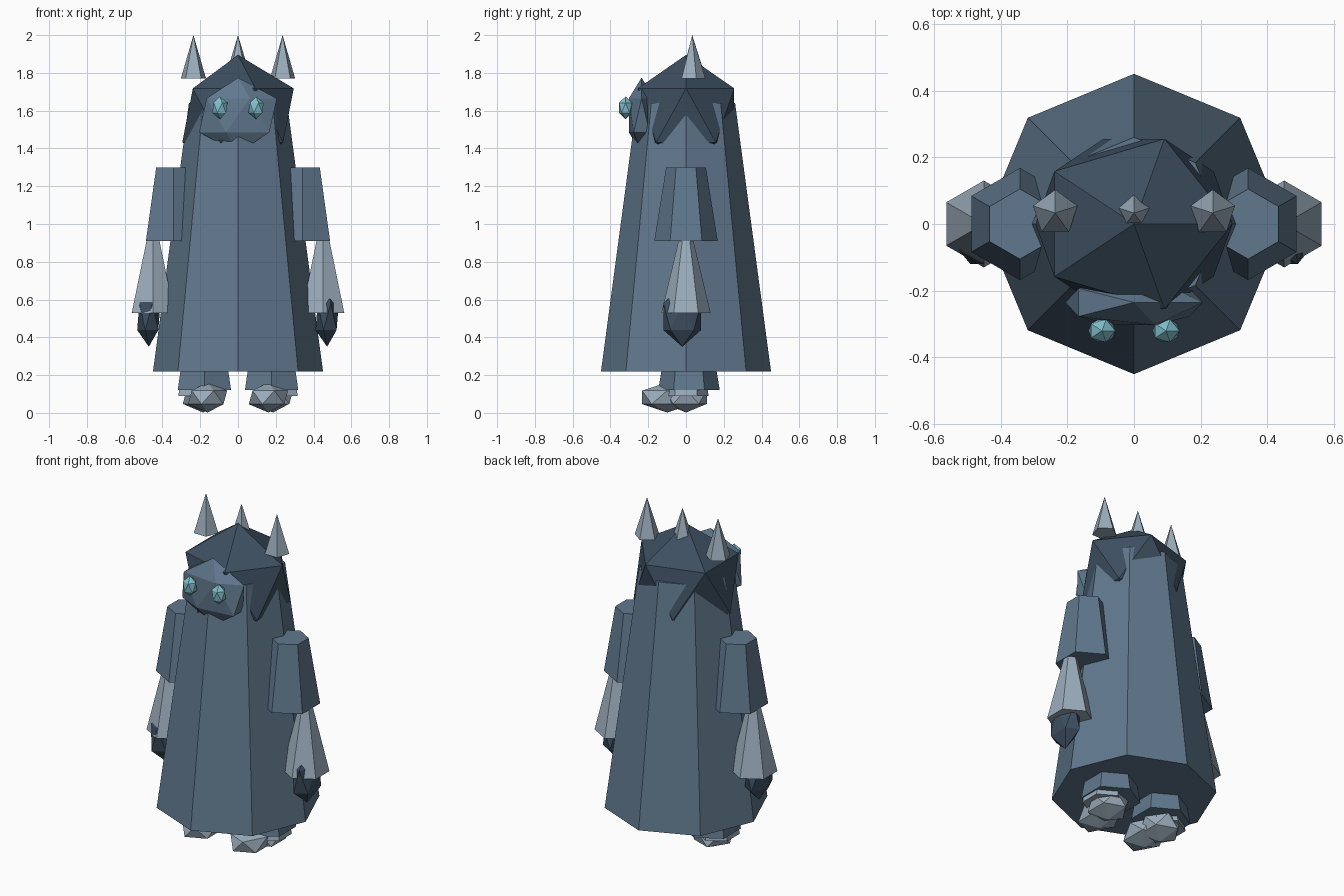
import bpy

if "Cube" in bpy.data.objects:
    bpy.data.objects.remove(bpy.data.objects["Cube"])


def material(name, color):
    m = bpy.data.materials.new(name)
    m.diffuse_color = (*color, 1.0)
    m.use_nodes = True
    m.node_tree.nodes["Principled BSDF"].inputs["Base Color"].default_value = m.diffuse_color
    return m


SLATE = material("slate blue", (0.117, 0.188, 0.27))
DARK = material("dark slate", (0.047, 0.078, 0.118))
PALE = material("pale grey blue", (0.33, 0.42, 0.505))
TEAL = material("glowing teal", (0.22, 0.53, 0.62))


def finish(name, mat):
    ob = bpy.context.object
    ob.name = name
    ob.data.name = name
    ob.data.materials.append(mat)
    return ob


def taper(name, sides, x, y, z0, z1, r0, r1, mat):
    """Flat-sided tapered tube or spike standing between z0 and z1."""
    bpy.ops.mesh.primitive_cone_add(vertices=sides, radius1=r0, radius2=r1,
                                    depth=z1 - z0,
                                    location=(x, y, (z0 + z1) / 2))
    return finish(name, mat)


def lump(name, loc, size, mat):
    """Stretched icosahedron."""
    bpy.ops.mesh.primitive_ico_sphere_add(subdivisions=1, radius=1.0,
                                          location=loc)
    ob = finish(name, mat)
    ob.scale = size
    return ob


# Robe, hood and face
taper("robe", 8, 0, 0, 0.22, 1.64, 0.45, 0.26, SLATE)
lump("hood", (0, 0, 1.575), (0.33, 0.30, 0.32), DARK)
lump("face", (0, -0.235, 1.575), (0.23, 0.08, 0.20), SLATE)

# Middle crown spike
taper("middle_spike", 5, 0, 0.033, 1.81, 2.0, 0.06, 0, PALE)

for side, s in (("left", -1), ("right", 1)):
    # Head details
    taper(side + "_spike", 5, s * 0.236, 0.033, 1.77, 2.0, 0.07, 0, PALE)
    lump(side + "_eye", (s * 0.096, -0.32, 1.615), (0.045, 0.04, 0.06), TEAL)

    # Arms
    taper(side + "_sleeve", 6, s * 0.342, 0, 0.91, 1.30, 0.168, 0.105, SLATE)
    taper(side + "_forearm", 6, s * 0.45, 0, 0.53, 0.93, 0.13, 0.035, PALE)
    lump(side + "_hand", (s * 0.472, -0.02, 0.51), (0.069, 0.117, 0.16), DARK)

    # Legs
    taper(side + "_leg", 6, s * 0.178, 0.016, 0.12, 0.50, 0.163, 0.10, SLATE)
    taper(side + "_shin", 6, s * 0.212, 0, 0.09, 0.40, 0.12, 0.07, PALE)
    lump(side + "_heel", (s * 0.185, 0, 0.085), (0.12, 0.13, 0.083), PALE)
    lump(side + "_toe", (s * 0.161, -0.10, 0.082), (0.116, 0.155, 0.08), PALE)
